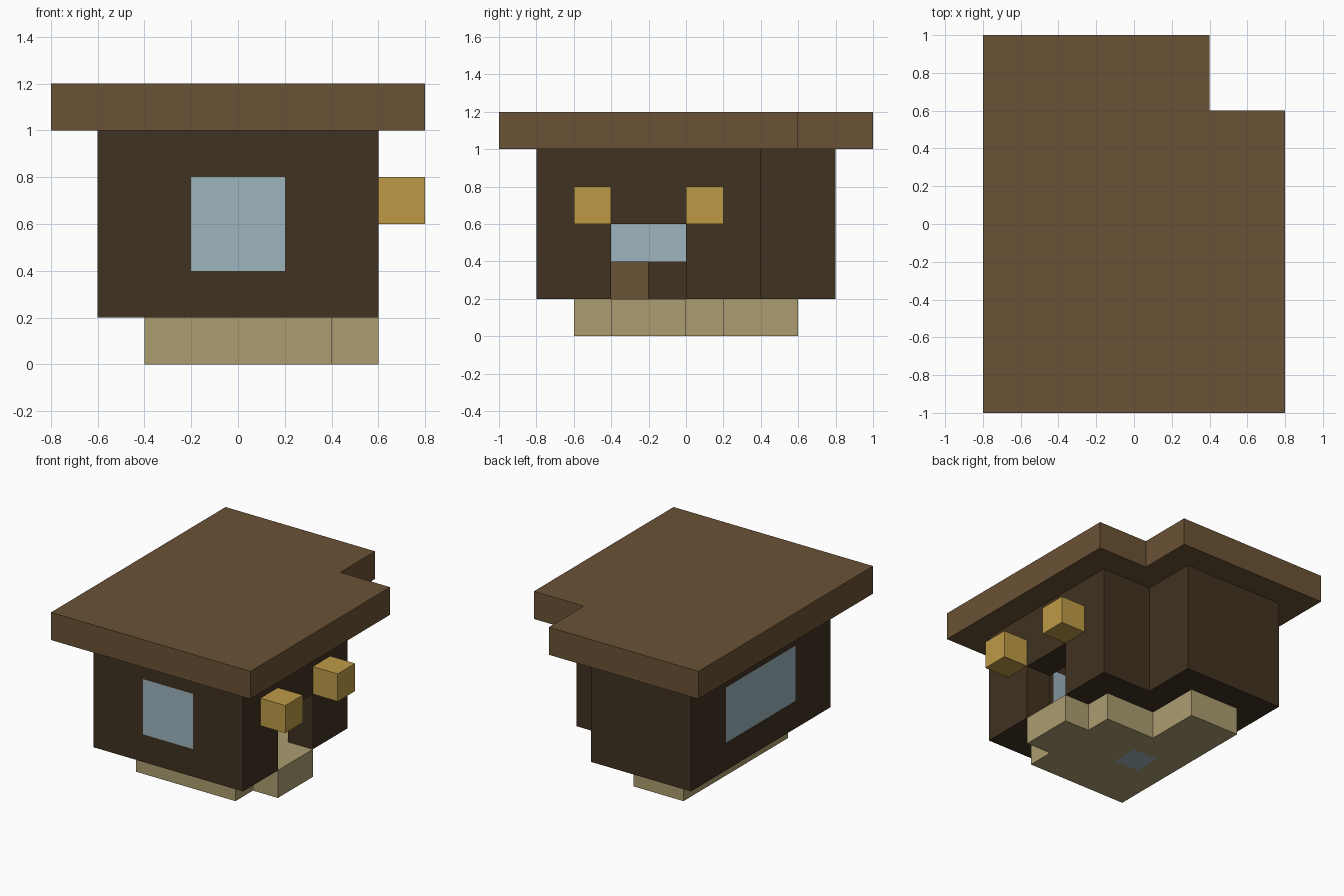
import bpy
import bmesh

cube = bpy.data.objects.get("Cube")
if cube:
    bpy.data.objects.remove(cube, do_unlink=True)


def material(name, rgb):
    """Flat material from 0-255 display values."""
    lin = [((c / 255 + 0.055) / 1.055) ** 2.4 for c in rgb]
    mat = bpy.data.materials.new(name)
    mat.use_nodes = True
    mat.diffuse_color = (*lin, 1)
    bsdf = next(n for n in mat.node_tree.nodes if n.type == 'BSDF_PRINCIPLED')
    bsdf.inputs["Base Color"].default_value = (*lin, 1)
    bsdf.inputs["Roughness"].default_value = 0.9
    return mat


roof_brown = material("roof_brown", (107, 82, 53))
dark_wood = material("dark_wood", (64, 50, 33))
sandstone = material("sandstone", (171, 157, 112))
lantern_gold = material("lantern_gold", (189, 154, 70))
pale_glass = material("pale_glass", (157, 180, 190))


def prism(name, outline, z0, z1, mat=None):
    """Extrude a floor outline from z0 up to z1."""
    bm = bmesh.new()
    base = bm.faces.new([bm.verts.new((x, y, z0)) for x, y in outline])
    ext = bmesh.ops.extrude_face_region(bm, geom=[base])
    top = [v for v in ext["geom"] if isinstance(v, bmesh.types.BMVert)]
    bmesh.ops.translate(bm, verts=top, vec=(0, 0, z1 - z0))
    bmesh.ops.recalc_face_normals(bm, faces=bm.faces)
    mesh = bpy.data.meshes.new(name)
    bm.to_mesh(mesh)
    bm.free()
    if mat:
        mesh.materials.append(mat)
    obj = bpy.data.objects.new(name, mesh)
    bpy.context.collection.objects.link(obj)
    return obj


def notched(x, y, nx, ny):
    """Rectangle of half sizes x, y with its back corner removed past nx, ny."""
    return [(-x, -y), (x, -y), (x, ny), (nx, ny), (nx, y), (-x, y)]


def rect(x0, x1, y0, y1):
    return [(x0, y0), (x1, y0), (x1, y1), (x0, y1)]


def cut(obj, name, outline, z0, z1):
    """Boolean a hidden prism out of an object."""
    cutter = prism(name, outline, z0, z1)
    cutter.hide_render = True
    cutter.hide_viewport = True
    mod = obj.modifiers.new(name, 'BOOLEAN')
    mod.operation = 'DIFFERENCE'
    mod.solver = 'EXACT'
    mod.object = cutter


# Foundation with a glass floor tile, and the doorstep
room = notched(0.4, 0.6, 0, 0.2)
tile = rect(-0.2, 0, -0.2, 0)
foundation = prism("foundation", room, 0, 0.2, sandstone)
cut(foundation, "floor_tile_cutter", tile, -0.1, 0.3)
prism("floor_glass_tile", tile, 0, 0.2, pale_glass)
prism("doorstep", rect(0.4, 0.6, -0.4, 0), 0, 0.2, sandstone)

# Hollow walls with a doorway and two window openings
walls = prism("walls", notched(0.6, 0.8, 0.2, 0.4), 0.2, 1, dark_wood)
cut(walls, "room_cutter", room, 0.1, 1.1)
cut(walls, "door_cutter", rect(0.3, 0.7, -0.4, 0), 0.1, 0.6)
cut(walls, "front_window_cutter", rect(-0.2, 0.2, -0.9, -0.5), 0.4, 0.8)
cut(walls, "side_window_cutter", rect(-0.7, -0.3, -0.4, 0.4), 0.4, 0.8)

# Glass flush with the walls
prism("front_window", rect(-0.2, 0.2, -0.8, -0.6), 0.4, 0.8, pale_glass)
prism("side_window", rect(-0.6, -0.4, -0.4, 0.4), 0.4, 0.8, pale_glass)

# Overhanging flat roof
prism("roof", notched(0.8, 1, 0.4, 0.6), 1, 1.2, roof_brown)

# Lanterns either side of the door
for label, y in (("front", -0.6), ("back", 0)):
    prism(label + "_lantern", rect(0.6, 0.8, y, y + 0.2), 0.6, 0.8, lantern_gold)

# Wooden block inside the room
prism("indoor_block", rect(-0.4, -0.2, -0.4, -0.2), 0.2, 0.4, roof_brown)
